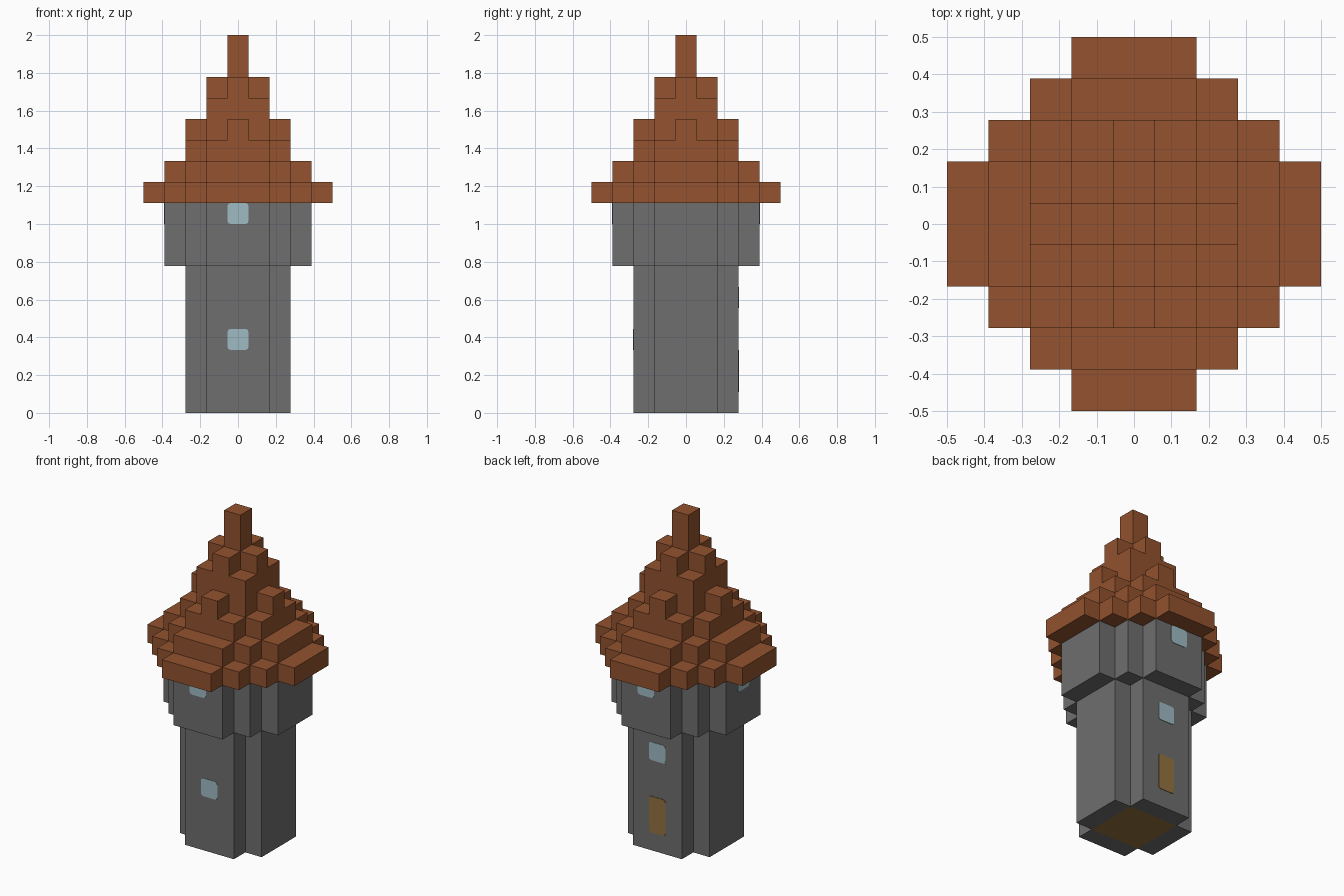
import bpy, bmesh, math
from mathutils import Matrix, Vector

U = 1 / 9  # block size

cube = bpy.data.objects.get("Cube")
if cube:
    bpy.data.objects.remove(cube, do_unlink=True)


def material(name, rgb):
    linear = [((c / 255 + 0.055) / 1.055) ** 2.4 for c in rgb] + [1]
    m = bpy.data.materials.new(name)
    m.use_nodes = True
    m.diffuse_color = linear
    m.node_tree.nodes["Principled BSDF"].inputs["Base Color"].default_value = linear
    return m


STONE = material("grey stone", (110, 110, 110))
ROOF = material("red brown shingle", (147, 82, 46))
GLASS = material("pale blue glass", (159, 187, 195))
WOOD = material("brown wood", (147, 114, 65))


def prism(name, outline, z0, z1, mat, matrix=Matrix()):
    """Extrude a flat outline from z0 to z1, then place it."""
    bm = bmesh.new()
    face = bm.faces.new([bm.verts.new((x, y, z0)) for x, y in outline])
    top = bmesh.ops.extrude_face_region(bm, geom=[face])["geom"]
    bmesh.ops.translate(bm, vec=(0, 0, z1 - z0),
                        verts=[v for v in top if isinstance(v, bmesh.types.BMVert)])
    bmesh.ops.recalc_face_normals(bm, faces=bm.faces)
    bm.transform(matrix)
    mesh = bpy.data.meshes.new(name)
    bm.to_mesh(mesh)
    bm.free()
    mesh.materials.append(mat)
    obj = bpy.data.objects.new(name, mesh)
    bpy.context.collection.objects.link(obj)
    return obj


def stepped_layer(name, steps, z0, z1, mat):
    """A layer whose plan steps through the given (half x, half y) corners."""
    quarter = []
    for i, (x, y) in enumerate(steps):
        quarter.append((x, y))
        if i + 1 < len(steps):
            quarter.append((x, steps[i + 1][1]))
    back = quarter[::-1]
    outline = (quarter + [(x, -y) for x, y in back]
               + [(-x, -y) for x, y in quarter] + [(-x, y) for x, y in back])
    return prism(name, [(x * U, y * U) for x, y in outline], z0 * U, z1 * U, mat)


def disc(size):
    """Stepped corners of a blocky disc with sides three blocks wide."""
    half = size / 2
    return [(1.5 + i, half - i) for i in range(int(half - 1.5) + 1)]


def wall_plate(name, turn, distance, z0, height, mat):
    """A thin round-cornered plate on a wall; turn 0 is the front."""
    r, outline = 0.14, []
    for corner, (sx, sy) in enumerate([(1, 1), (-1, 1), (-1, -1), (1, -1)]):
        cx, cy = sx * (0.5 - r), sy * (height / 2 - r)
        for k in range(3):
            a = math.radians(90 * corner + 45 * k)
            outline.append(((cx + r * math.cos(a)) * U, (cy + r * math.sin(a)) * U))
    place = (Matrix.Rotation(math.radians(turn), 4, 'Z')
             @ Matrix.Translation(Vector((0, -distance, z0 + height / 2)) * U)
             @ Matrix.Rotation(math.radians(90), 4, 'X'))
    return prism(name, outline, -0.002, 0.003, mat, place)


# Tower shaft: four walls around a wooden floor
for side, turn in (("front", 0), ("left", 90), ("back", 180), ("right", 270)):
    wall = [(-1.5 * U, -2.5 * U), (1.5 * U, -2.5 * U), (1.5 * U, -1.5 * U), (-1.5 * U, -1.5 * U)]
    prism(side + "_wall", wall, 0, 7 * U, STONE, Matrix.Rotation(math.radians(turn), 4, 'Z'))
stepped_layer("floor", [(1.5, 1.5)], 0, 1, WOOD)

# Wider upper room
stepped_layer("upper_room", disc(7), 7, 10, STONE)

# Roof, layer by layer up to the spire
stepped_layer("roof_eaves", disc(9), 10, 11, ROOF)
stepped_layer("roof_lower", disc(7), 11, 12, ROOF)
stepped_layer("roof_middle", disc(5), 12, 13, ROOF)
stepped_layer("roof_ridges", [(0.5, 2.5), (1.5, 1.5), (2.5, 0.5)], 13, 14, ROOF)
stepped_layer("roof_upper", [(1.5, 1.5)], 14, 15, ROOF)
stepped_layer("roof_cross", [(0.5, 1.5), (1.5, 0.5)], 15, 16, ROOF)
stepped_layer("spire", [(0.5, 0.5)], 16, 18, ROOF)

# Windows and door
wall_plate("front_window", 0, 2.5, 3, 1, GLASS)
wall_plate("back_window", 180, 2.5, 5, 1, GLASS)
wall_plate("back_door", 180, 2.5, 1, 2, WOOD)
for side, turn in (("front", 0), ("back", 180), ("left", 270)):
    wall_plate(side + "_upper_window", turn, 3.5, 9, 1, GLASS)
